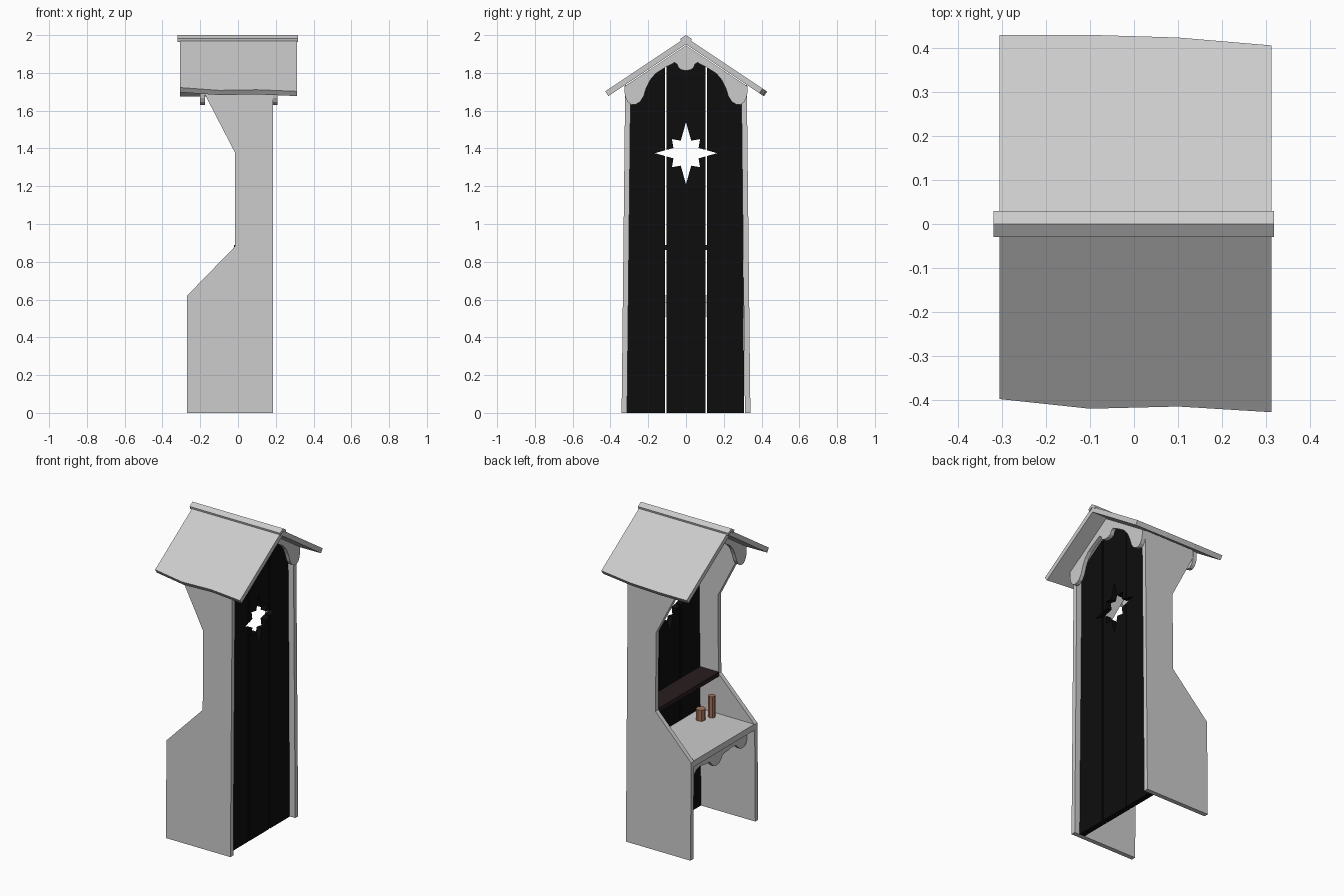
import bpy, bmesh, math

if "Cube" in bpy.data.objects:
    bpy.data.objects.remove(bpy.data.objects["Cube"])

SLOPE = 0.665


def material(name, rgb):
    m = bpy.data.materials.new(name)
    m.diffuse_color = (*rgb, 1)
    m.use_nodes = True
    m.node_tree.nodes["Principled BSDF"].inputs["Base Color"].default_value = m.diffuse_color
    return m


BLACK = material("black_wood", (0.004, 0.004, 0.004))
DARK = material("dark_brown", (0.022, 0.012, 0.014))
CLAY = material("clay", (0.36, 0.17, 0.10))


def loft(name, rings, mat=None):
    """Join matching closed rings of points and cap both ends."""
    bm = bmesh.new()
    vs = [[bm.verts.new(p) for p in r] for r in rings]
    n = len(rings[0])
    for a, b in zip(vs, vs[1:]):
        for i in range(n):
            j = (i + 1) % n
            bm.faces.new((a[i], a[j], b[j], b[i]))
    bm.faces.new(vs[0])
    bm.faces.new(vs[-1])
    bmesh.ops.recalc_face_normals(bm, faces=bm.faces)
    me = bpy.data.meshes.new(name)
    bm.to_mesh(me)
    bm.free()
    ob = bpy.data.objects.new(name, me)
    bpy.context.collection.objects.link(ob)
    if mat:
        me.materials.append(mat)
    return ob


def board(name, yz, x0, x1, mat=None):
    """Extrude a y-z outline along x."""
    return loft(name, [[(x, y, z) for y, z in yz] for x in (x0, x1)], mat)


def slab(name, y0, y1, z0, z1, x0, x1, mat=None):
    return board(name, [(y0, z0), (y1, z0), (y1, z1), (y0, z1)], x0, x1, mat)


def mirrored(half):
    """Complete a symmetric outline whose end points lie on y = 0."""
    return half + [(-y, z) for y, z in half[-2:0:-1]]


# side walls, leaning slightly inwards
side = [(-0.27, 0), (0.185, 0), (0.185, 1.735), (-0.175, 1.735),
        (-0.175, 1.685), (-0.017, 1.38), (-0.017, 0.88), (-0.27, 0.62)]
for s, label in ((-1, "front"), (1, "back")):
    loft(label + "_side_wall",
         [[(x, s * (y - 0.011 * z), z) for x, z in side] for y in (0.312, 0.341)])

# rear planks with a star-shaped window
star = []
for i in range(16):
    r = 0.072 if i % 2 else (0.165 if i % 4 == 0 else 0.105)
    a = i * math.pi / 8
    star.append((r * math.cos(a), 1.375 + r * math.sin(a)))
cutter = board("star_cutter", star, 0.0, 0.3)
cutter.hide_render = True


def gable(y):
    return 1.945 - SLOPE * abs(y)


for k, (b0, b1, t0, t1) in enumerate([(-0.312, -0.111, -0.296, -0.111),
                                      (-0.103, 0.103, -0.103, 0.103),
                                      (0.111, 0.308, 0.111, 0.296)]):
    top = [(t1, gable(t1)), (t0, gable(t0))]
    if k == 1:
        top.insert(1, (0, gable(0)))
    plank = board(f"rear_plank_{k + 1}", [(b0, 0), (b1, 0)] + top, 0.113, 0.148, BLACK)
    mod = plank.modifiers.new("star_window", "BOOLEAN")
    mod.operation, mod.solver, mod.object = "DIFFERENCE", "EXACT", cutter
    bpy.context.view_layer.objects.active = plank
    bpy.ops.object.modifier_apply(modifier=mod.name)
bpy.data.objects.remove(cutter)

# roof halves with uneven eaves
XS = (-0.306, -0.1, 0.1, 0.313)
for s, label, eaves in ((-1, "front", (0.398, 0.42, 0.415, 0.428)),
                        (1, "back", (0.43, 0.43, 0.424, 0.406))):
    rings = []
    for x, e in zip(XS, eaves):
        zo = 1.987 - SLOPE * e
        rings.append([(x, 0, 1.987), (x, s * e, zo),
                      (x, s * (e - 0.017), zo - 0.025), (x, 0, 1.951)])
    loft(label + "_roof", rings)

# ridge cap
board("ridge_cap", [(0, 2.0), (0.03, 1.981), (0.026, 1.963), (0, 1.98),
                    (-0.026, 1.963), (-0.03, 1.981)], -0.32, 0.318)

# scalloped gable boards
lower = [(0, 1.812), (0.022, 1.815), (0.038, 1.825), (0.047, 1.845), (0.06, 1.855),
         (0.085, 1.842), (0.118, 1.824), (0.16, 1.797), (0.19, 1.762), (0.21, 1.72),
         (0.225, 1.675), (0.243, 1.647), (0.265, 1.634), (0.288, 1.631),
         (0.308, 1.645), (0.32, 1.668), (0.325, 1.695)]
outline = mirrored(lower + [(0.325, gable(0.325)), (0, gable(0))])
board("front_gable_board", outline, -0.2, -0.175)
board("rear_gable_board", outline, 0.185, 0.21)

# counter, scalloped skirt below it, and shelf
slab("counter", -0.307, 0.307, 0.583, 0.622, -0.268, 0.113)
skirt = [(0, 0.462), (0.025, 0.466), (0.045, 0.482), (0.06, 0.502), (0.08, 0.511),
         (0.107, 0.511), (0.16, 0.52), (0.2, 0.513), (0.222, 0.49), (0.245, 0.474),
         (0.27, 0.472), (0.295, 0.486), (0.307, 0.508), (0.307, 0.583), (0, 0.583)]
board("counter_skirt", mirrored(skirt), -0.215, -0.192)
slab("shelf", -0.302, 0.302, 0.862, 0.89, -0.02, 0.113, DARK)

# two clay vessels on the counter
for name, r, h, x, y in (("tall_bottle", 0.021, 0.135, -0.007, -0.25),
                         ("cup", 0.029, 0.07, 0.024, -0.183)):
    loft(name, [[(x + r * math.cos(i * math.pi / 4), y + r * math.sin(i * math.pi / 4), z)
                 for i in range(8)] for z in (0.622, 0.622 + h)], CLAY)
